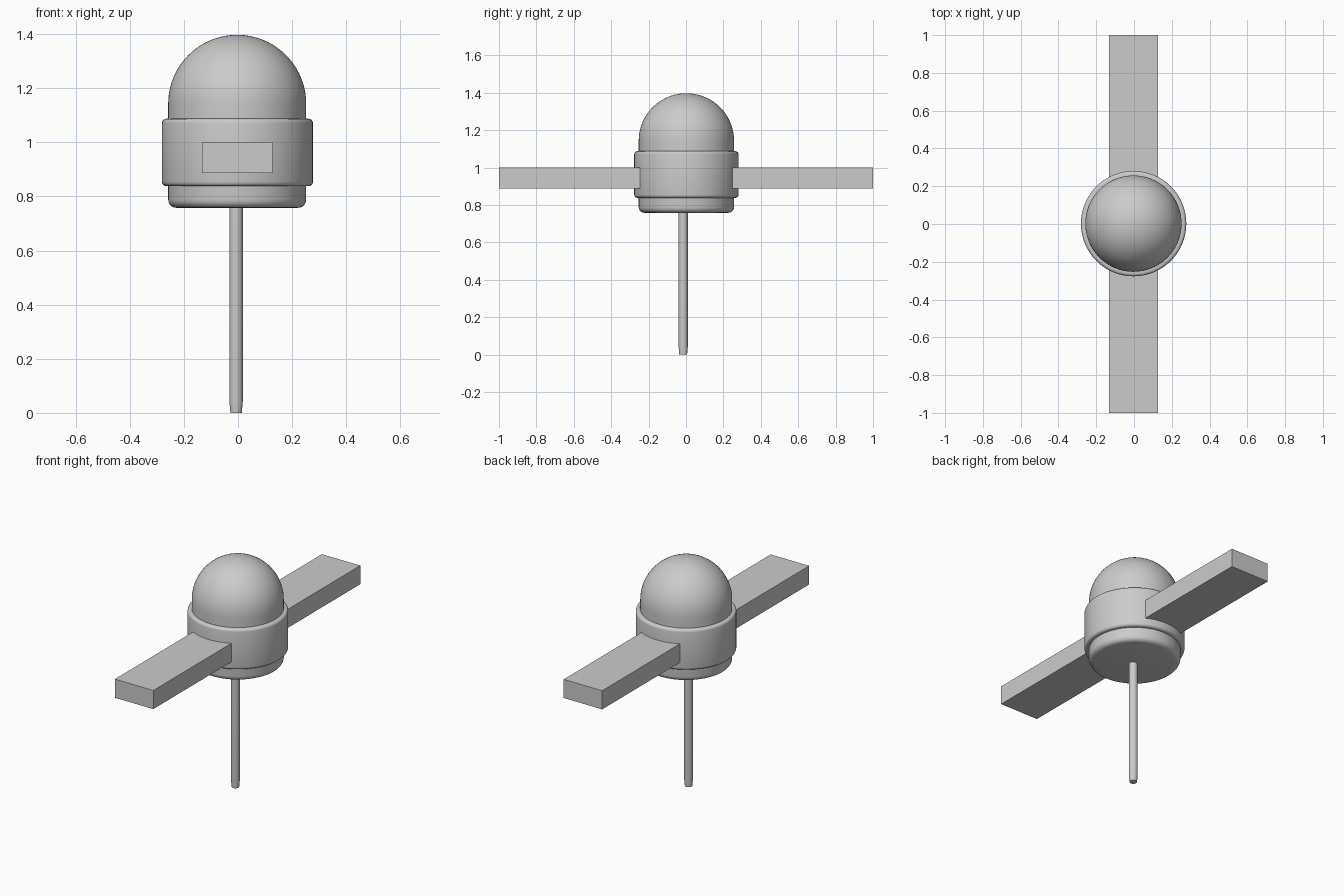
import bpy, bmesh
from math import sin, cos, pi, radians

if "Cube" in bpy.data.objects:
    bpy.data.objects.remove(bpy.data.objects["Cube"])


def lathe(name, profile, centre=(0, 0), steps=64):
    """Revolve an (r, z) profile around a vertical axis."""
    bm = bmesh.new()
    vs = [bm.verts.new((r, 0, z)) for r, z in profile]
    es = [bm.edges.new(p) for p in zip(vs, vs[1:])]
    bmesh.ops.spin(bm, geom=vs + es, cent=(0, 0, 0), axis=(0, 0, 1),
                   angle=2 * pi, steps=steps, use_merge=True)
    bmesh.ops.remove_doubles(bm, verts=bm.verts, dist=1e-5)
    bmesh.ops.recalc_face_normals(bm, faces=bm.faces)
    return finish(name, bm, (*centre, 0))


def finish(name, bm, loc):
    me = bpy.data.meshes.new(name)
    bm.to_mesh(me)
    bm.free()
    ob = bpy.data.objects.new(name, me)
    ob.location = loc
    bpy.context.collection.objects.link(ob)
    bpy.ops.object.select_all(action='DESELECT')
    ob.select_set(True)
    bpy.context.view_layer.objects.active = ob
    bpy.ops.object.shade_smooth_by_angle(angle=radians(35))
    return ob


def arc(r, z, rad, a0, a1, n):
    """Points on a circular arc, angles in degrees."""
    return [(max(0, r + rad * cos(radians(a0 + (a1 - a0) * i / n))),
             z + rad * sin(radians(a0 + (a1 - a0) * i / n))) for i in range(n + 1)]


# Domed body with rounded bottom edge
R = 0.255
lathe("domed_body", [(0, 0.758)] + arc(R - 0.03, 0.788, 0.03, -90, 0, 5)
      + arc(0, 1.397 - R, R, 0, 90, 24), (-0.003, 0.002))

# Collar ring with softened rims
c = 0.016
lathe("collar_band", [(0.22, 0.838)] + arc(0.279 - c, 0.838 + c, c, -90, 0, 4)
      + arc(0.279 - c, 1.087 - c, c, 0, 90, 4) + [(0.22, 1.087)], (-0.002, 0.002))

# Thin stem with slightly tapered tip
lathe("stem", [(0, 0), (0.021, 0), (0.025, 0.045), (0.025, 0.78), (0, 0.78)],
      (-0.007, -0.015), 32)

# Flat crossbar passing through the collar
bm = bmesh.new()
bmesh.ops.create_cube(bm, size=1)
bmesh.ops.scale(bm, vec=(0.26, 2.0, 0.114), verts=bm.verts)
finish("crossbar", bm, (-0.003, 0, 0.944))
